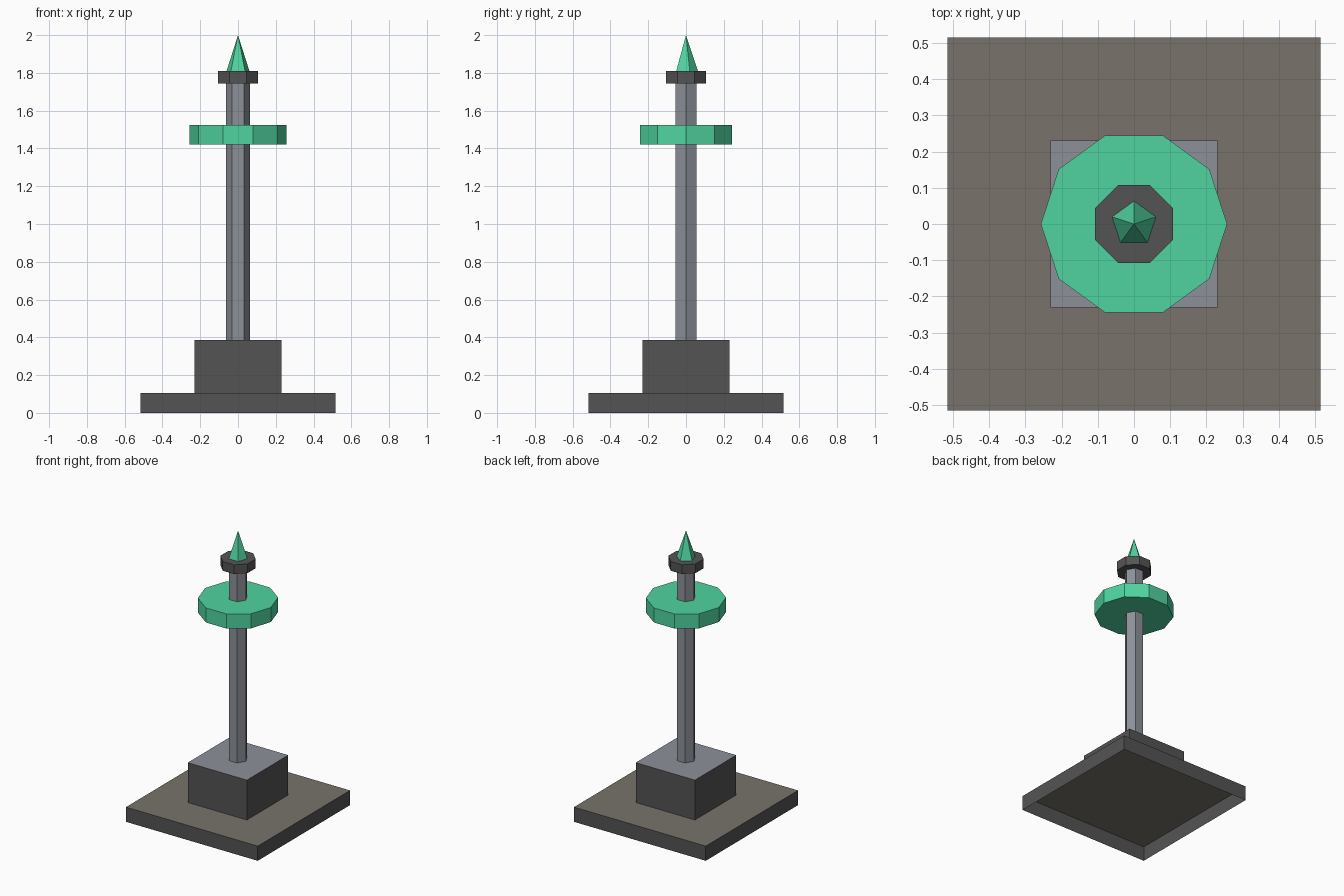
import bpy
import bmesh
from math import pi
from mathutils import Matrix

cube = bpy.data.objects.get("Cube")
if cube:
    bpy.data.objects.remove(cube, do_unlink=True)


def make_material(name, srgb):
    linear = [(c / 255 / 12.92) if c < 11 else ((c / 255 + 0.055) / 1.055) ** 2.4 for c in srgb]
    mat = bpy.data.materials.new(name)
    mat.use_nodes = True
    mat.diffuse_color = (*linear, 1)
    mat.node_tree.nodes["Principled BSDF"].inputs["Base Color"].default_value = (*linear, 1)
    return mat


green = make_material("green", (80, 212, 160))
dark_grey = make_material("dark grey", (84, 84, 84))
blue_grey = make_material("blue grey", (140, 145, 153))
brown = make_material("brown", (120, 114, 107))


def add_prism(name, sides, radius, z0, z1, side_mat, top_mat=None, turn=0.0,
              top_radius=None, open_bottom=False):
    """Upright prism or cone; turn is the angle of its first corner from +x."""
    bm = bmesh.new()
    bmesh.ops.create_cone(
        bm, cap_ends=True, segments=sides, radius1=radius,
        radius2=radius if top_radius is None else top_radius, depth=z1 - z0,
        matrix=Matrix.Translation((0, 0, (z0 + z1) / 2)))
    # Put the first corner exactly at the wanted angle
    first = max((v for v in bm.verts if v.co.z < (z0 + z1) / 2), key=lambda v: v.co.y)
    start = first.co.xy.angle_signed((1, 0))
    bmesh.ops.rotate(bm, verts=bm.verts, matrix=Matrix.Rotation(turn - start, 3, "Z"))
    bm.normal_update()
    if open_bottom:
        bottom = [f for f in bm.faces if f.normal.z < -0.9]
        bmesh.ops.delete(bm, geom=bottom, context="FACES_ONLY")
    for face in bm.faces:
        face.material_index = int(top_mat is not None and face.normal.z > 0.9)
    mesh = bpy.data.meshes.new(name)
    bm.to_mesh(mesh)
    bm.free()
    mesh.materials.append(side_mat)
    if top_mat:
        mesh.materials.append(top_mat)
    obj = bpy.data.objects.new(name, mesh)
    bpy.context.collection.objects.link(obj)
    return obj


# Square base, hollow underneath, and the block standing on it
half_diagonal = 2 ** 0.5
add_prism("base_slab", 4, 0.515 * half_diagonal, 0, 0.104, dark_grey, brown,
          turn=pi / 4, open_bottom=True)
add_prism("pedestal", 4, 0.231 * half_diagonal, 0.104, 0.386, dark_grey, blue_grey,
          turn=pi / 4, open_bottom=True)

# Six-sided pole with its ring disc
add_prism("pole", 6, 0.063, 0.386, 1.745, blue_grey)
add_prism("disc", 10, 0.257, 1.422, 1.525, green)

# Collar and pointed tip
add_prism("collar", 8, 0.116, 1.745, 1.81, dark_grey, turn=pi / 8)
add_prism("spike", 5, 0.0635, 1.81, 2.0, green, turn=pi / 2, top_radius=0)
